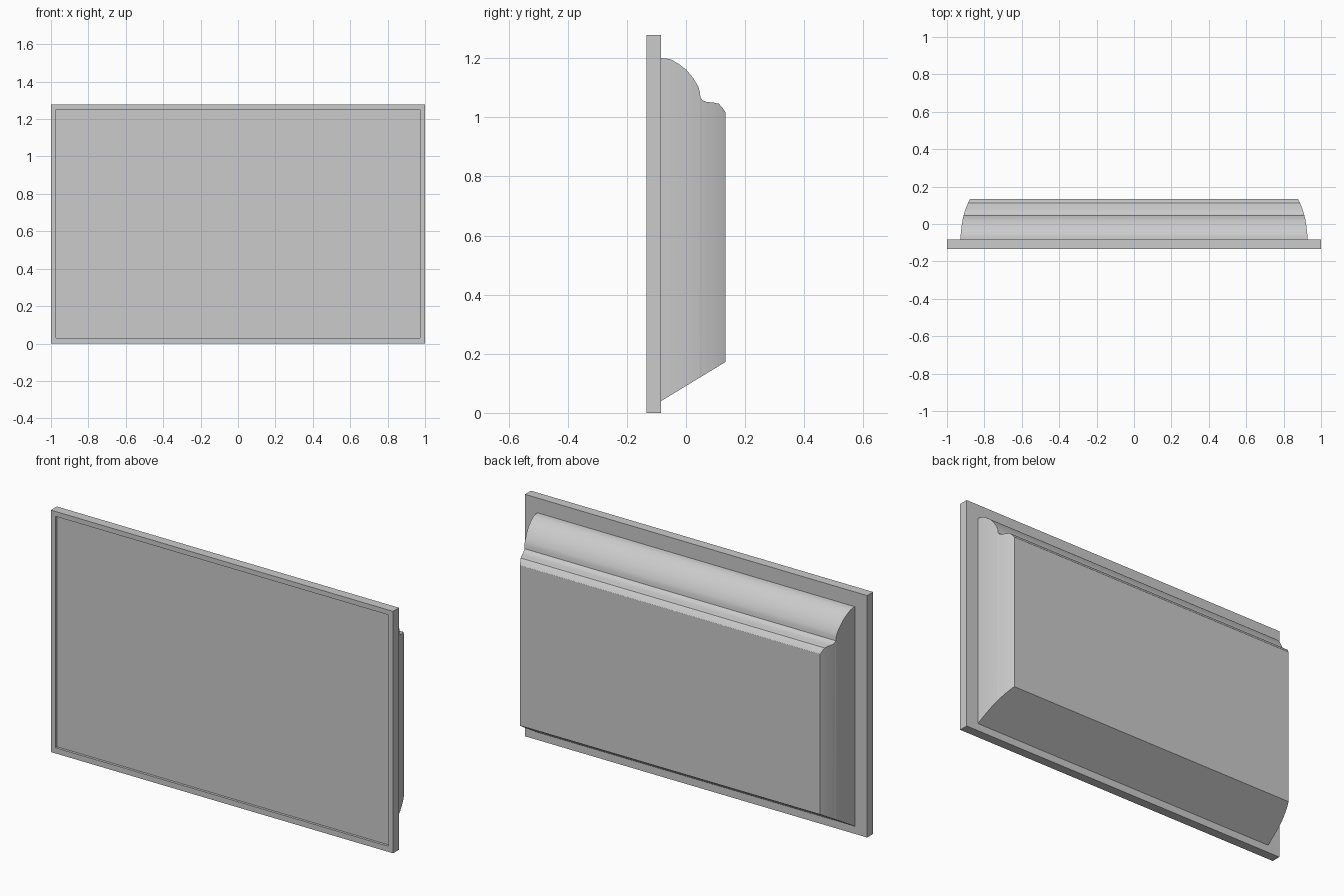
import bpy, bmesh

if "Cube" in bpy.data.objects:
    bpy.data.objects.remove(bpy.data.objects["Cube"])

Y_FRONT, Y_PLATE, Y_BACK = -0.134, -0.084, 0.133


def make_object(name, bm):
    bmesh.ops.recalc_face_normals(bm, faces=bm.faces)
    mesh = bpy.data.meshes.new(name)
    bm.to_mesh(mesh)
    bm.free()
    obj = bpy.data.objects.new(name, mesh)
    bpy.context.collection.objects.link(obj)
    return obj


def ring(bm, w, y, z0, z1):
    return [bm.verts.new(p) for p in ((-w, y, z0), (w, y, z0), (w, y, z1), (-w, y, z1))]


def loft(name, sections):
    """Bridge rectangles (half width, y, bottom, top) and cap both ends."""
    bm = bmesh.new()
    rings = [ring(bm, *s) for s in sections]
    for a, b in zip(rings, rings[1:]):
        for i in range(4):
            j = (i + 1) % 4
            bm.faces.new((a[i], a[j], b[j], b[i]))
    bm.faces.new(rings[0])
    bm.faces.new(rings[-1])
    return make_object(name, bm)


# Flat panel: recessed screen, thin raised rim, outer edges and back
loft("screen_panel", [
    (0.974, Y_FRONT + 0.013, 0.03, 1.252),
    (0.974, Y_FRONT, 0.03, 1.252),
    (1.0, Y_FRONT, 0.0, 1.278),
    (1.0, Y_PLATE, 0.0, 1.278),
])

# Rear housing: moulded top, gently curved sides, sloped underside
profile = [  # y, half width, top z
    (Y_PLATE, 0.928, 1.200), (-0.066, 0.927, 1.199), (-0.049, 0.926, 1.195),
    (-0.024, 0.923, 1.180), (0.002, 0.920, 1.160), (0.024, 0.916, 1.133),
    (0.042, 0.912, 1.103), (0.047, 0.911, 1.085), (0.049, 0.910, 1.066),
    (0.057, 0.908, 1.057), (0.069, 0.904, 1.052), (0.092, 0.896, 1.050),
    (0.111, 0.888, 1.046), (0.122, 0.883, 1.034), (Y_BACK, 0.877, 1.018),
]
slope = (0.172 - 0.04) / (Y_BACK - Y_PLATE)
housing = loft("rear_housing",
               [(w, y, 0.04 + slope * (y - Y_PLATE), z) for y, w, z in profile])

# Smooth the moulding while keeping its corners sharp
bpy.context.view_layer.objects.active = housing
housing.select_set(True)
bpy.ops.object.shade_smooth_by_angle(angle=0.5)
